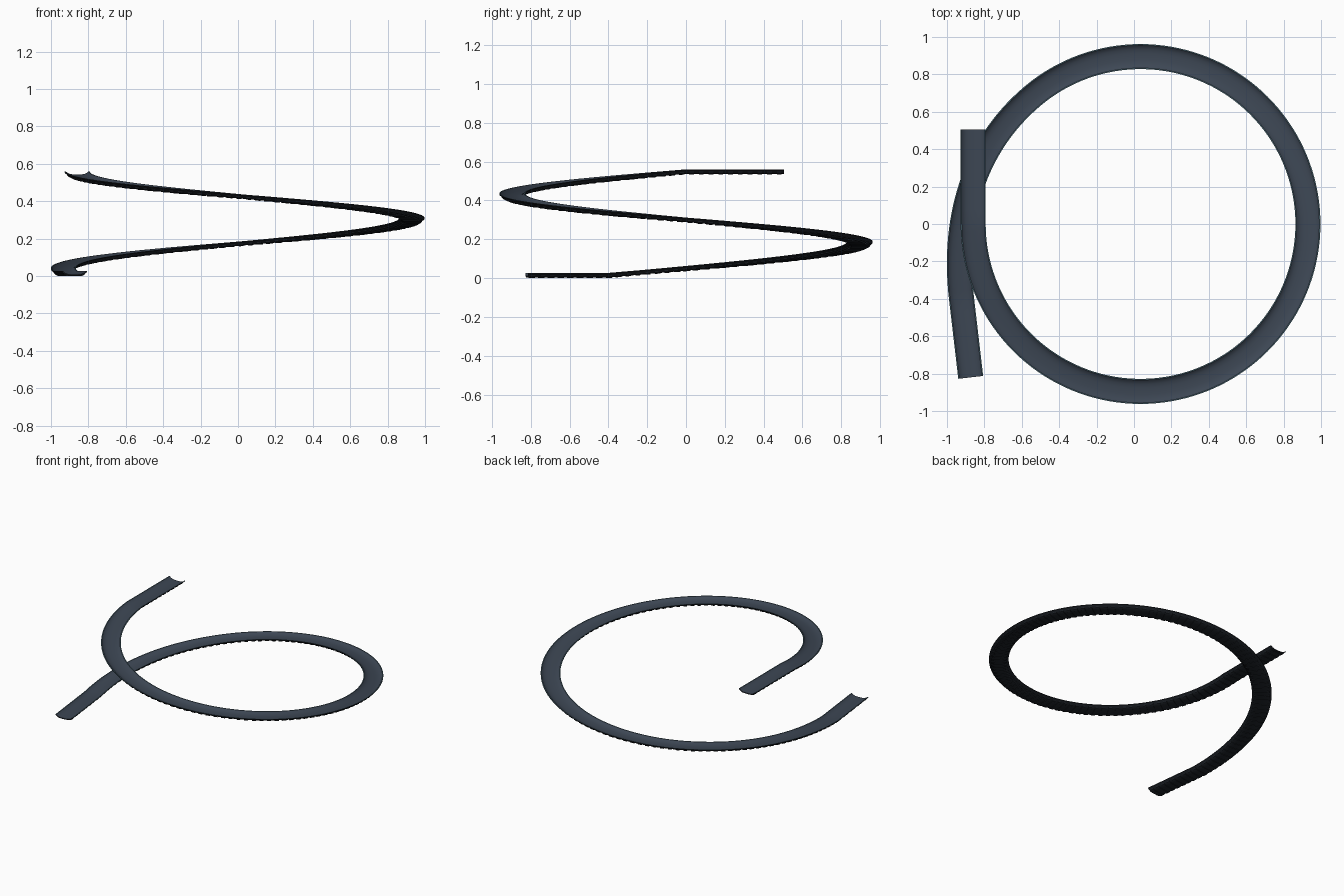
import bpy, bmesh, math
from mathutils import Vector

if "Cube" in bpy.data.objects:
    bpy.data.objects.remove(bpy.data.objects["Cube"])


def material(name, rgb):
    m = bpy.data.materials.new(name)
    m.diffuse_color = (*rgb, 1)
    m.use_nodes = True
    m.node_tree.nodes["Principled BSDF"].inputs["Base Color"].default_value = m.diffuse_color
    return m


slate = material("slate_channel", (0.046, 0.062, 0.088))
dark = material("dark_underside", (0.014, 0.018, 0.024))
teal = material("teal_rim", (0.075, 0.15, 0.19))

# Plan path: straight entry, easing curve, three-quarter-plus circle, straight exit
CX, R = 0.035, 0.895
A0 = math.radians(130)


def bezier(p, t):
    u = 1 - t
    return p[0]*u**3 + p[1]*3*u*u*t + p[2]*3*u*t*t + p[3]*t**3


ease = [Vector((-0.922, -0.40)), Vector((-0.972, 0.017)), Vector((-0.862, 0.416)),
        Vector((CX + R*math.cos(A0), R*math.sin(A0)))]
plan = [Vector((-0.873, -0.82)).lerp(ease[0], i/6) for i in range(6)]
plan += [bezier(ease, i/30) for i in range(30)]
first = 6
N = 124
for i in range(N + 1):
    a = A0 - (A0 + math.pi)*i/N
    plan.append(Vector((CX + R*math.cos(a), R*math.sin(a))))
last = len(plan) - 1
plan += [Vector((CX - R, 0.505*i/6)) for i in range(1, 7)]

# Arc length along the plan; height rises evenly between the two flat ends
dist = [0.0]
for a, b in zip(plan, plan[1:]):
    dist.append(dist[-1] + (b - a).length)
RISE = 0.534


def frame(s):
    """Position and sideways (left) direction at distance s."""
    i = 0
    while i < len(dist) - 2 and dist[i + 1] < s:
        i += 1
    f = (s - dist[i])/(dist[i + 1] - dist[i])

    def tangent(k):
        return (plan[min(k + 1, len(plan) - 1)] - plan[max(k - 1, 0)]).normalized()
    p = plan[i].lerp(plan[i + 1], f)
    t = tangent(i).lerp(tangent(i + 1), f).normalized()
    z = RISE*min(1, max(0, (s - dist[first])/(dist[last] - dist[first])))
    return Vector((p.x, p.y, z)), Vector((-t.y, t.x, 0))


def sweep(bm, profile, stations, mats):
    """Sweep a closed profile along distances; mats gives a slot per profile edge."""
    rings = []
    for s in stations:
        p, n = frame(s)
        rings.append([bm.verts.new(p + n*x + Vector((0, 0, z))) for x, z in profile])
    k = len(profile)
    for a, b in zip(rings, rings[1:]):
        for j in range(k):
            f = bm.faces.new((a[j], a[(j+1) % k], b[(j+1) % k], b[j]))
            f.material_index = mats[j]
    for ring in (rings[0], rings[-1]):
        bm.faces.new(ring).material_index = 1


def finish(bm, name):
    bmesh.ops.recalc_face_normals(bm, faces=bm.faces)
    me = bpy.data.meshes.new(name)
    bm.to_mesh(me)
    bm.free()
    for m in (slate, dark, teal):
        me.materials.append(m)
    ob = bpy.data.objects.new(name, me)
    bpy.context.collection.objects.link(ob)
    bpy.context.view_layer.objects.active = ob
    ob.select_set(True)
    bpy.ops.object.shade_smooth_by_angle(angle=math.radians(35))
    ob.select_set(False)


# Shallow trough with rims: inner surface left to right, then underside back
half_in = [(0.067, 0.026), (0.061, 0.026), (0.052, 0.018), (0.038, 0.012), (0.018, 0.009)]
half_out = [(0.067, 0.022), (0.055, 0.012), (0.040, 0.005), (0.018, 0.003)]
inner = half_in + [(-x, z) for x, z in reversed(half_in)]
outer = [(-x, z) for x, z in half_out] + list(reversed(half_out))
profile = inner + outer
mats = [2] + [0]*7 + [2] + [1]*9
bm = bmesh.new()
sweep(bm, profile, dist, mats)
finish(bm, "spiral_trough")

# Small cross ribs under the trough
rib = [(0.060, 0.019), (0.054, 0.007), (0.040, 0.0), (-0.040, 0.0),
       (-0.054, 0.007), (-0.060, 0.019), (-0.040, 0.006), (0.040, 0.006)]
bm = bmesh.new()
count = int(dist[-1]/0.05)
for i in range(count):
    s = (i + 0.5)*dist[-1]/count
    sweep(bm, rib, (s - 0.012, s + 0.012), [1]*len(rib))
finish(bm, "under_ribs")
